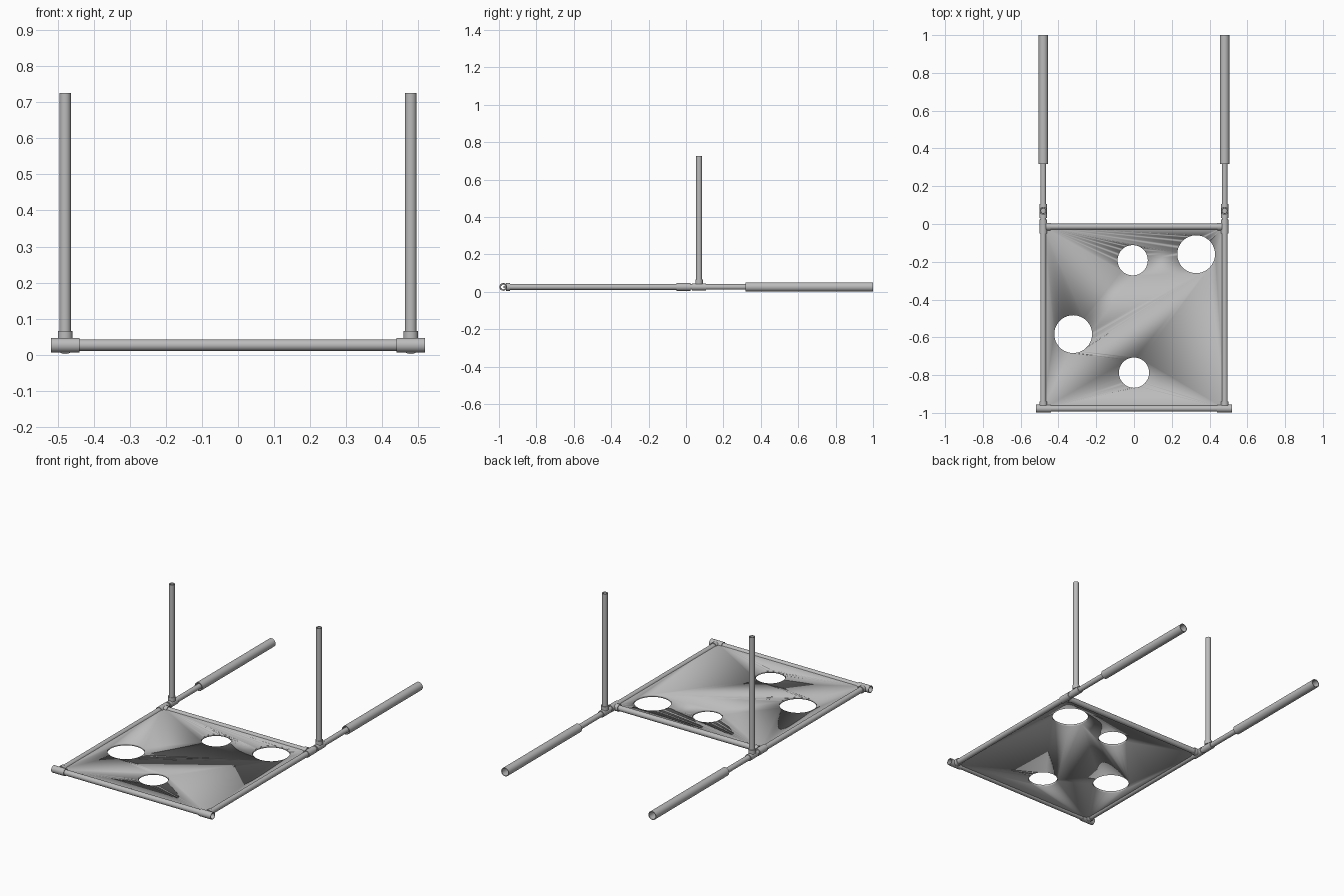
import bpy, bmesh
from mathutils import Vector

if "Cube" in bpy.data.objects:
    bpy.data.objects.remove(bpy.data.objects["Cube"])

grey = bpy.data.materials.new("grey")
grey.use_nodes = True
colour = (0.5, 0.5, 0.5, 1)
grey.diffuse_color = colour
grey.node_tree.nodes["Principled BSDF"].inputs["Base Color"].default_value = colour

SIDES = 32
Z = 0.026          # height of the pipe centres
X = 0.48           # side rail offset
PIPE, SLEEVE, GRIP = 0.016, 0.0205, 0.025
BACK, POST, FRONT = -0.014, 0.07, -0.977


def finish(name, bm):
    mesh = bpy.data.meshes.new(name)
    bmesh.ops.recalc_face_normals(bm, faces=bm.faces)
    bm.to_mesh(mesh)
    bm.free()
    obj = bpy.data.objects.new(name, mesh)
    bpy.context.collection.objects.link(obj)
    mesh.materials.append(grey)
    bpy.ops.object.select_all(action='DESELECT')
    obj.select_set(True)
    bpy.context.view_layer.objects.active = obj
    bpy.ops.object.shade_smooth_by_angle()
    return obj


def add_tube(bm, start, end, radius, wall=0.004):
    """Hollow pipe: outer wall, inner wall and the two end rings."""
    start, end = Vector(start), Vector(end)
    turn = (end - start).to_track_quat('Z', 'Y').to_matrix()
    loops = []
    for centre, r in ((start, radius), (end, radius),
                      (end, radius - wall), (start, radius - wall)):
        ring = bmesh.ops.create_circle(bm, segments=SIDES, radius=r)["verts"]
        bmesh.ops.rotate(bm, verts=ring, matrix=turn)
        bmesh.ops.translate(bm, verts=ring, vec=centre)
        loops.append(ring)
    for k in range(4):
        a, b = loops[k], loops[(k + 1) % 4]
        for i in range(SIDES):
            j = (i + 1) % SIDES
            bm.faces.new((a[i], a[j], b[j], b[i]))


def tubes(name, *parts):
    bm = bmesh.new()
    for part in parts:
        add_tube(bm, *part)
    return finish(name, bm)


# Cross pipes
for name, y in (("front_pipe", FRONT), ("back_pipe", BACK)):
    tubes(name, ((-X + 0.02, y, Z), (X - 0.02, y, Z), PIPE))

for side, s in (("right", -1), ("left", 1)):
    x = s * X
    # Straight pipes, upright post and grip
    tubes(side + "_side_pipe", ((x, FRONT + 0.015, Z), (x, BACK, Z), PIPE))
    tubes(side + "_rear_pipe", ((x, BACK, Z), (x, 0.34, Z), PIPE - 0.001))
    tubes(side + "_post", ((x, POST, Z + 0.015), (x, POST, 0.727), PIPE))
    tubes(side + "_grip", ((x, 0.318, Z), (x, 1, Z), GRIP))
    # Tee fittings
    tubes(side + "_front_tee",
          ((x - 0.04, FRONT, Z), (x + 0.04, FRONT, Z), SLEEVE),
          ((x, FRONT + 0.015, Z), (x, FRONT + 0.037, Z), SLEEVE))
    tubes(side + "_back_tee",
          ((x, BACK - 0.037, Z), (x, BACK + 0.037, Z), SLEEVE),
          ((x - s * 0.015, BACK, Z), (x - s * 0.037, BACK, Z), SLEEVE))
    tubes(side + "_post_tee",
          ((x, POST - 0.037, Z), (x, POST + 0.037, Z), SLEEVE - 0.001),
          ((x, POST, Z + 0.015), (x, POST, Z + 0.039), SLEEVE))

# Target board
bm = bmesh.new()
bmesh.ops.create_cube(bm, size=1)
bmesh.ops.scale(bm, verts=bm.verts, vec=(2 * X, BACK - FRONT, 0.012))
bmesh.ops.translate(bm, verts=bm.verts, vec=(0, (BACK + FRONT) / 2, Z))
board = finish("board", bm)

# Round holes through the board
bm = bmesh.new()
for x, y, r in ((-0.007, -0.192, 0.08), (0.329, -0.16, 0.1),
                (-0.322, -0.583, 0.1), (0, -0.787, 0.08)):
    made = bmesh.ops.create_cone(bm, cap_ends=True, segments=64,
                                 radius1=r, radius2=r, depth=0.2)
    bmesh.ops.translate(bm, verts=made["verts"], vec=(x, y, Z))
cutter = finish("hole_cutter", bm)
cutter.hide_render = True
cutter.hide_set(True)
cut = board.modifiers.new("holes", 'BOOLEAN')
cut.operation = 'DIFFERENCE'
cut.solver = 'EXACT'
cut.object = cutter
